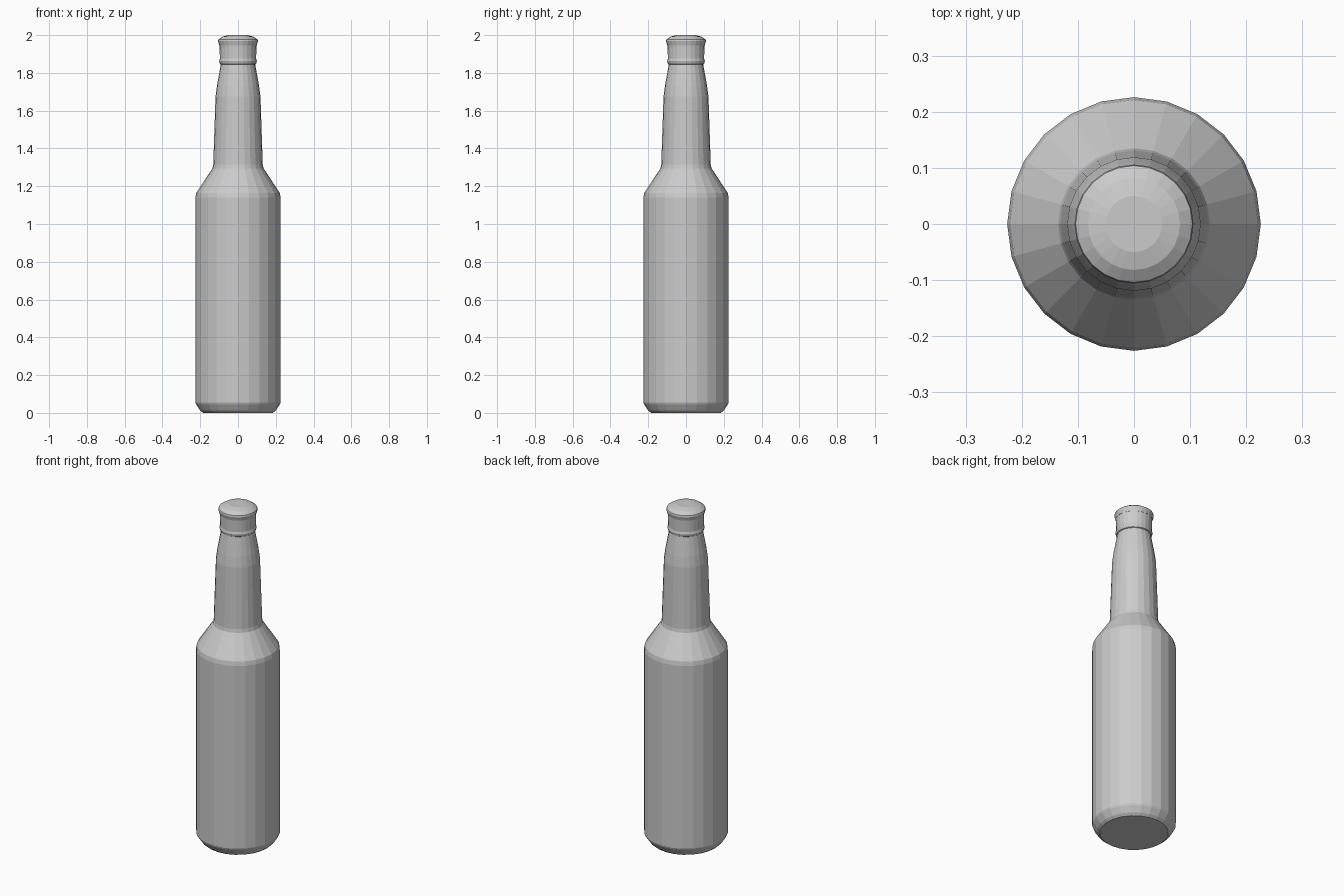
import bpy, bmesh
from math import sin, cos, tau

if "Cube" in bpy.data.objects:
    bpy.data.objects.remove(bpy.data.objects["Cube"])


def lathe(name, profile, sides=24):
    """Spin (radius, height) points around z and close both ends."""
    bm = bmesh.new()
    rings = [[bm.verts.new((r * cos(tau * i / sides), r * sin(tau * i / sides), z))
              for i in range(sides)] for r, z in profile]
    for low, high in zip(rings, rings[1:]):
        for i in range(sides):
            j = (i + 1) % sides
            bm.faces.new((low[i], low[j], high[j], high[i]))
    bm.faces.new(rings[0][::-1])
    bm.faces.new(rings[-1])
    mesh = bpy.data.meshes.new(name)
    bm.to_mesh(mesh)
    bm.free()
    obj = bpy.data.objects.new(name, mesh)
    bpy.context.collection.objects.link(obj)
    return obj


# Bottle glass: chamfered base, straight body, sloped shoulder, neck, lip ring
lathe("bottle", [
    (0.185, 0.0), (0.2, 0.012), (0.222, 0.045), (0.226, 0.055),
    (0.226, 1.14), (0.221, 1.165), (0.135, 1.295), (0.131, 1.315),
    (0.119, 1.675), (0.111, 1.735), (0.091, 1.845),
    (0.096, 1.848), (0.1, 1.862), (0.096, 1.875), (0.098, 1.95),
])

# Cap: flared skirt and slightly domed top
lathe("cap", [
    (0.099, 1.945), (0.106, 1.968), (0.104, 1.977),
    (0.082, 1.992), (0.05, 2.0),
])
